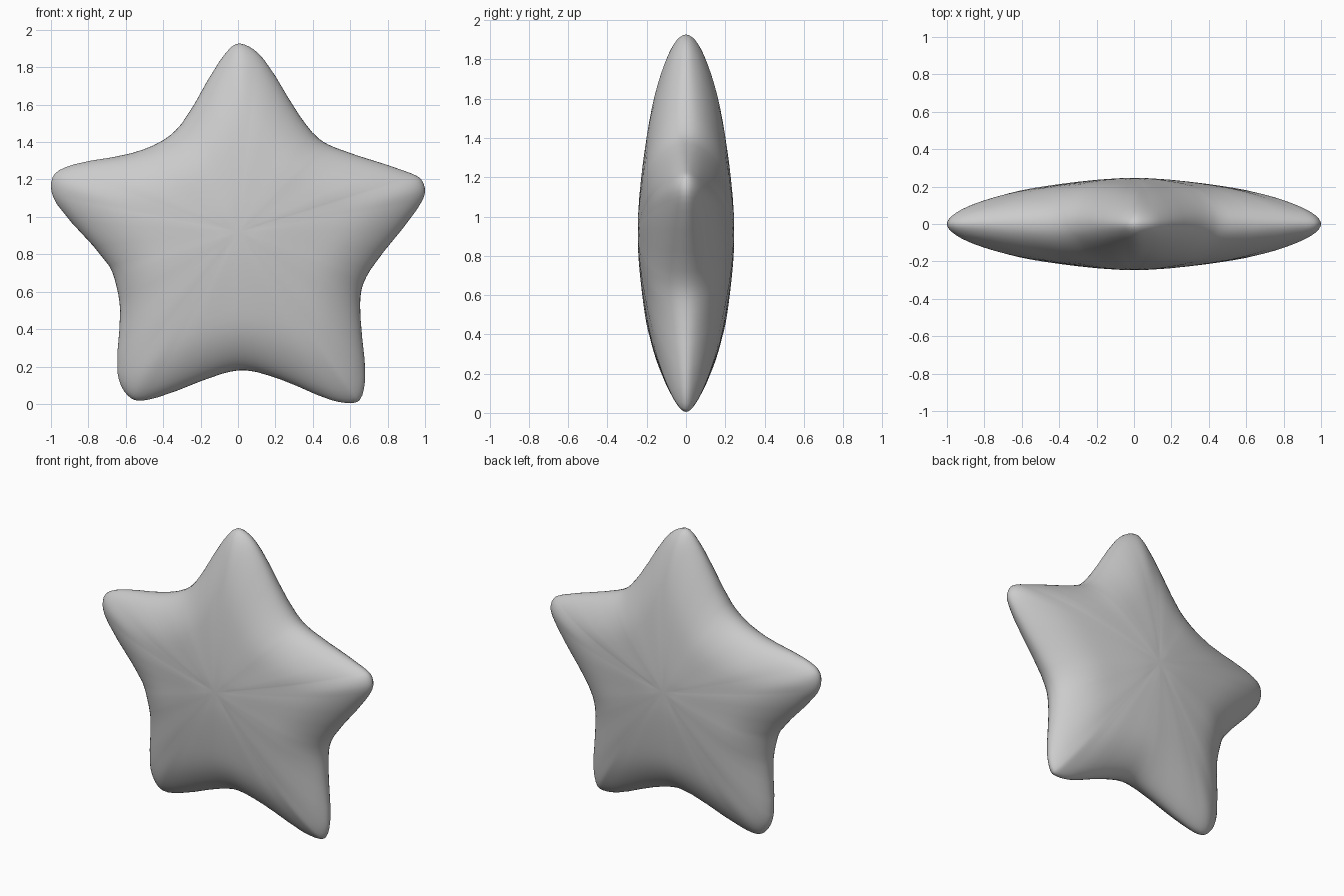
import bpy
import bmesh
from math import sqrt
from mathutils import Vector

default_cube = bpy.data.objects.get("Cube")
if default_cube:
    bpy.data.objects.remove(default_cube, do_unlink=True)

# Rounded five-armed outline (x, z), clockwise from the top arm
OUTLINE = [
    (-.01, 1.925), (.06, 1.91), (.14, 1.84), (.33, 1.54), (.43, 1.42), (.52, 1.37),
    (.92, 1.235), (.98, 1.2), (1, 1.13), (.95, 1.03), (.71, .72), (.66, .61), (.655, .46),
    (.68, .13), (.65, .02), (.61, .005), (.5, .02), (.23, .13), (.04, .18), (-.09, .16),
    (-.43, .035), (-.55, .02), (-.61, .07), (-.645, .17), (-.63, .5), (-.65, .63), (-.69, .74),
    (-.97, 1.07), (-1, 1.16), (-.98, 1.23), (-.88, 1.28), (-.57, 1.34), (-.4, 1.41), (-.3, 1.5),
    (-.1, 1.83),
]
CENTRE = Vector((0, 0.92))
RING_COUNT = 18
STEPS = 3
RIM_WIDTH = 0.27


def smooth_loop(points, steps):
    """Closed centripetal spline through the outline points."""
    points = [Vector(p) for p in points]
    count = len(points)
    result = []
    for i in range(count):
        before, start, end, after = (points[(i + k) % count] for k in (-1, 0, 1, 2))
        gap_a = sqrt((start - before).length)
        gap_b = sqrt((end - start).length)
        gap_c = sqrt((after - end).length)
        slope_a = ((start - before) / gap_a - (end - before) / (gap_a + gap_b)
                   + (end - start) / gap_b) * gap_b
        slope_b = ((end - start) / gap_b - (after - start) / (gap_b + gap_c)
                   + (after - end) / gap_c) * gap_b
        for step in range(steps):
            t = step / steps
            result.append(start * (2 * t**3 - 3 * t**2 + 1) + slope_a * (t**3 - 2 * t**2 + t)
                          + end * (3 * t**2 - 2 * t**3) + slope_b * (t**3 - t**2))
    return result


def edge_distance(point, outline):
    """Shortest distance from a point to the outline."""
    nearest = RIM_WIDTH
    for i, start in enumerate(outline):
        along = outline[(i + 1) % len(outline)] - start
        t = (point - start).dot(along) / along.length_squared
        closest = start + along * min(1, max(0, t))
        nearest = min(nearest, (point - closest).length)
    return nearest


def half_depth(point, outline):
    """Pillow thickness: thinner toward the arm tips, rounded at the rim."""
    body = 0.25 - 0.148 * (point - CENTRE).length**1.5
    inward = 1 - edge_distance(point, outline) / RIM_WIDTH
    return body * sqrt(max(0, 1 - inward**2))


def add_ring(bm, outline, fraction, side):
    ring = []
    for rim_point in outline:
        point = CENTRE.lerp(rim_point, fraction)
        depth = side * half_depth(point, outline) if fraction < 1 else 0
        ring.append(bm.verts.new((point.x, depth, point.y)))
    return ring


def bridge(bm, ring_a, ring_b):
    count = len(ring_a)
    for i in range(count):
        j = (i + 1) % count
        bm.faces.new((ring_a[i], ring_a[j], ring_b[j], ring_b[i]))


def cap(bm, ring, outline, side):
    pole = bm.verts.new((CENTRE.x, side * half_depth(CENTRE, outline), CENTRE.y))
    for i in range(len(ring)):
        bm.faces.new((ring[i], ring[(i + 1) % len(ring)], pole))


# Puffy star body: a shared rim with a domed front and back
bm = bmesh.new()
outline = smooth_loop(OUTLINE, STEPS)
rim = add_ring(bm, outline, 1, 1)
for side in (-1, 1):
    previous = rim
    for index in range(1, RING_COUNT):
        # Rings crowd together near the rim to keep the edge round
        fraction = 1 - (index / RING_COUNT)**2
        ring = add_ring(bm, outline, fraction, side)
        bridge(bm, previous, ring)
        previous = ring
    cap(bm, previous, outline, side)
bmesh.ops.recalc_face_normals(bm, faces=bm.faces)
for face in bm.faces:
    face.smooth = True

# Soften the ridges along the arms
inner_verts = [v for v in bm.verts if abs(v.co.y) > 0.05]
for _ in range(4):
    bmesh.ops.smooth_vert(bm, verts=inner_verts, factor=0.5, use_axis_y=True)

mesh = bpy.data.meshes.new("star_body")
bm.to_mesh(mesh)
bm.free()
star = bpy.data.objects.new("star_body", mesh)
bpy.context.collection.objects.link(star)

# Plain grey surface
grey = bpy.data.materials.new("plain_grey")
grey.use_nodes = True
colour = (0.6, 0.6, 0.6, 1)
grey.diffuse_color = colour
grey.node_tree.nodes["Principled BSDF"].inputs["Base Color"].default_value = colour
mesh.materials.append(grey)
